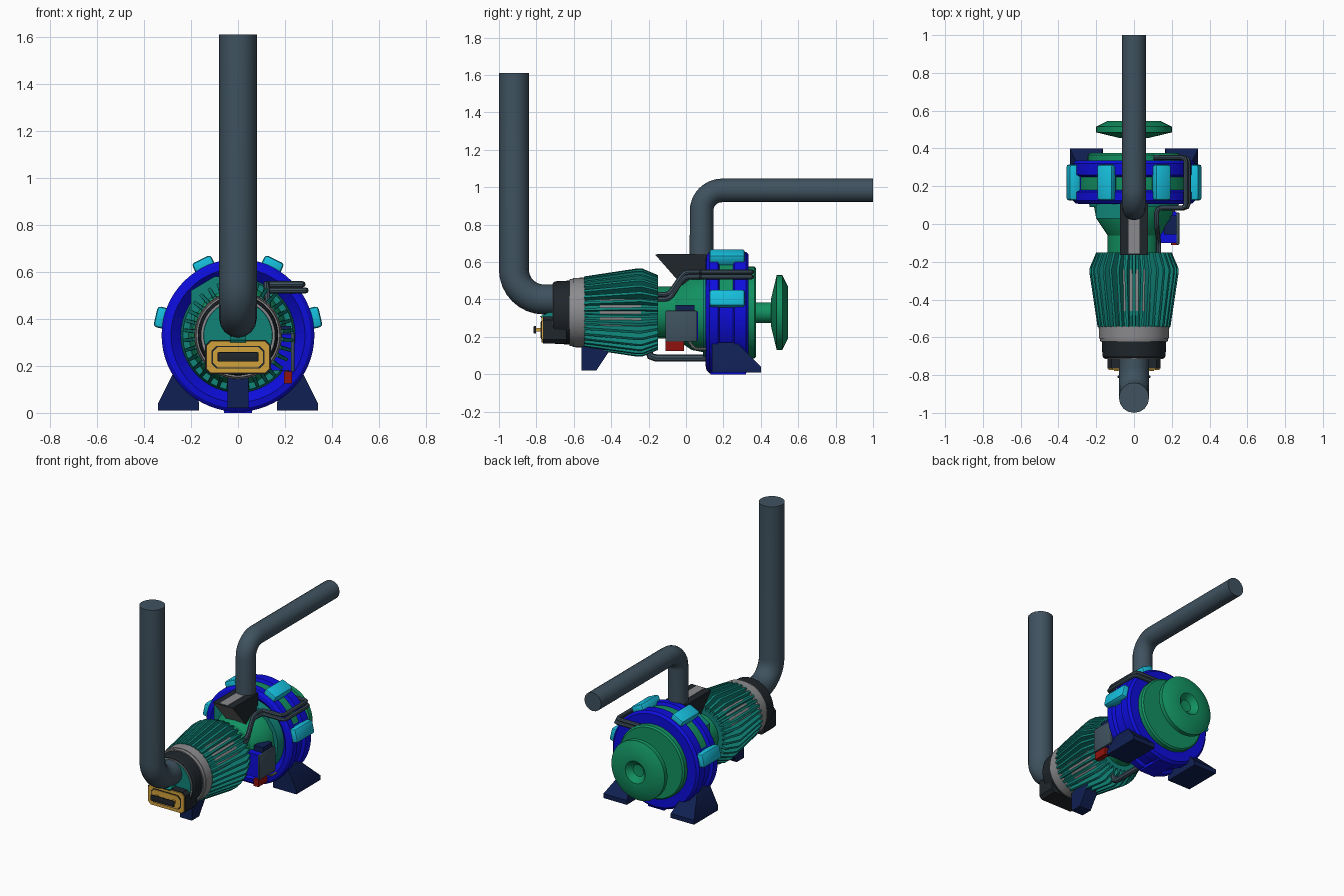
import bpy, bmesh
from math import sin, cos, pi, radians
from mathutils import Vector, Matrix

cube = bpy.data.objects.get("Cube")
if cube:
    bpy.data.objects.remove(cube)
AXIS_Z = 0.33
parts = []


def material(name, r, g, b):
    m = bpy.data.materials.new(name)
    m.use_nodes = True
    m.diffuse_color = (r, g, b, 1)
    m.node_tree.nodes["Principled BSDF"].inputs["Base Color"].default_value = (r, g, b, 1)
    return m


SLATE = material("slate", 0.05, 0.085, 0.115)
BLUE = material("bright blue", 0.004, 0.004, 0.72)
CYAN = material("cyan", 0.008, 0.52, 0.72)
GREEN = material("green", 0.006, 0.28, 0.12)
TEAL = material("teal", 0.005, 0.23, 0.19)
NAVY = material("navy", 0.005, 0.014, 0.085)
BLACK = material("charcoal", 0.014, 0.019, 0.024)
GREY = material("grey", 0.26, 0.26, 0.27)
YELLOW = material("yellow", 0.65, 0.36, 0.045)
RED = material("red", 0.28, 0.006, 0.004)


def finish(name, bm, *mats):
    bmesh.ops.recalc_face_normals(bm, faces=bm.faces)
    mesh = bpy.data.meshes.new(name)
    bm.to_mesh(mesh)
    bm.free()
    for m in mats:
        mesh.materials.append(m)
    ob = bpy.data.objects.new(name, mesh)
    bpy.context.collection.objects.link(ob)
    parts.append(ob)
    return ob


def lathe(name, profile, *mats, steps=48):
    """Spin (y, radius) points around the machine axis."""
    bm = bmesh.new()
    vs = [bm.verts.new((r, y, AXIS_Z)) for y, r in profile]
    es = [bm.edges.new(p) for p in zip(vs, vs[1:])]
    bmesh.ops.spin(bm, geom=vs + es, cent=(0, 0, AXIS_Z), axis=(0, 1, 0),
                   angle=2 * pi, steps=steps, use_duplicate=False)
    bmesh.ops.remove_doubles(bm, verts=bm.verts, dist=0.0005)
    return finish(name, bm, *mats)


def extrude(name, points, offset, *mats):
    """Solid from a flat outline pushed along an offset."""
    bm = bmesh.new()
    face = bm.faces.new([bm.verts.new(p) for p in points])
    ext = bmesh.ops.extrude_face_region(bm, geom=[face])
    bmesh.ops.translate(bm, vec=offset, verts=[v for v in ext["geom"] if isinstance(v, bmesh.types.BMVert)])
    return finish(name, bm, *mats)


def side_prism(name, outline, x0, x1, *mats):
    return extrude(name, [(x0, y, z) for y, z in outline], (x1 - x0, 0, 0), *mats)


def box(name, lo, hi, mat, bevel=0.0, turn=None):
    lo, hi = Vector(lo), Vector(hi)
    bm = bmesh.new()
    bmesh.ops.create_cube(bm, size=1)
    bmesh.ops.scale(bm, vec=hi - lo, verts=bm.verts)
    bmesh.ops.translate(bm, vec=(lo + hi) / 2, verts=bm.verts)
    if bevel:
        bmesh.ops.bevel(bm, geom=bm.edges[:], offset=bevel, segments=2, affect='EDGES', profile=0.5)
    if turn:
        bmesh.ops.transform(bm, matrix=turn, verts=bm.verts)
    return finish(name, bm, mat)


def pipe(name, corners, radius, bend, mat):
    """Round tube through corner points, each corner turned into an arc."""
    pts = [Vector(c) for c in corners]
    path = [pts[0]]
    for a, b, c in zip(pts, pts[1:], pts[2:]):
        p, q = b + (a - b).normalized() * bend, b + (c - b).normalized() * bend
        mid = (p + q) / 2
        if bend > 0.05:  # right-angle elbow
            centre = p + q - b
            path += [centre + (p - centre) * cos(t * pi / 16) + (q - centre) * sin(t * pi / 16) for t in range(9)]
        else:
            path += [p, (mid + b) / 2, q]
    path.append(pts[-1])
    cu = bpy.data.curves.new(name, 'CURVE')
    cu.dimensions = '3D'
    cu.bevel_depth, cu.bevel_resolution, cu.use_fill_caps = radius, 6 if radius > 0.03 else 2, True
    sp = cu.splines.new('POLY')
    sp.points.add(len(path) - 1)
    for point, co in zip(sp.points, path):
        point.co = (*co, 1)
    cu.materials.append(mat)
    ob = bpy.data.objects.new(name, cu)
    bpy.context.collection.objects.link(ob)
    bpy.ops.object.select_all(action='DESELECT')
    ob.select_set(True)
    bpy.context.view_layer.objects.active = ob
    bpy.ops.object.convert(target='MESH')
    parts.append(bpy.context.view_layer.objects.active)


# Large pipes and the small return line
pipe("inlet_pipe", [(0, -0.70, 0.40), (0, -0.92, 0.40), (0, -0.92, 1.61)], 0.08, 0.16, SLATE)
pipe("outlet_pipe", [(0, 0.083, 0.5), (0, 0.083, 0.983), (0, 1, 0.983)], 0.063, 0.11, SLATE)
pipe("return_line", [(0, -0.2, 0.16), (0, -0.2, 0.087), (0, 0.13, 0.087)], 0.02, 0.04, SLATE)

# Blue ring housing with a dished front and a central groove
ring = lathe("ring_housing", [(0.16, 0.17), (0.15, 0.24), (0.125, 0.265), (0.105, 0.285), (0.11, 0.31),
                              (0.125, 0.325), (0.17, 0.325), (0.18, 0.305), (0.25, 0.305), (0.26, 0.325),
                              (0.32, 0.325), (0.335, 0.31), (0.335, 0.2)], BLUE, GREEN, steps=64)
for f in ring.data.polygons:
    if 0.2 < f.center.y < 0.23 and f.center.z > 0.45:
        f.material_index = 1

# Rear cover, spindle and dished hand wheel
lathe("rear_cover", [(0.33, 0), (0.33, 0.245), (0.365, 0.245), (0.375, 0.235), (0.375, 0)], GREEN)
lathe("wheel_spindle", [(0.37, 0.055), (0.47, 0.055)], GREEN, steps=24)
lathe("hand_wheel", [(0.455, 0), (0.455, 0.075), (0.485, 0.2), (0.515, 0.2), (0.545, 0.14),
                     (0.545, 0.075), (0.51, 0.04), (0.505, 0)], GREEN)

# Clamps around the upper ring
for i, deg in enumerate((13, 64, 116, 167)):
    turn = Matrix.Translation((0, 0, AXIS_Z)) @ Matrix.Rotation(-radians(deg), 4, 'Y')
    box(f"ring_clamp_{i + 1}", (0.3, 0.125, -0.045), (0.36, 0.315, 0.045), CYAN, 0.014, turn)

# Motor: core, fins and end rings
core = lathe("motor_core", [(-0.56, 0), (-0.56, 0.165), (-0.46, 0.175), (-0.24, 0.185), (-0.15, 0.17),
                            (-0.15, 0)], TEAL, GREY)
for f in core.data.polygons:
    if -0.4 < f.center.y < -0.3:
        f.material_index = 1
FINS = 34
bm = bmesh.new()
outline = [(-0.545, 0.15), (-0.545, 0.193), (-0.26, 0.236), (-0.235, 0.236), (-0.15, 0.2), (-0.15, 0.14)]
for i in range(FINS):
    turn = Matrix.Translation((0, 0, AXIS_Z)) @ Matrix.Rotation(2 * pi * (i + 0.5) / FINS, 4, 'Y')
    sides = [[bm.verts.new(turn @ Vector((r, y, s * (0.012 if r < 0.18 else 0.007)))) for y, r in outline]
             for s in (-1, 1)]
    bm.faces.new(sides[0])
    bm.faces.new(sides[1])
    for k in range(len(outline)):
        j = (k + 1) % len(outline)
        bm.faces.new((sides[0][k], sides[0][j], sides[1][j], sides[1][k]))
finish("cooling_fins", bm, TEAL)
lathe("front_collar", [(-0.54, 0.14), (-0.54, 0.187), (-0.605, 0.185), (-0.605, 0.14)], GREY)
lathe("front_band", [(-0.60, 0.172), (-0.70, 0.167), (-0.71, 0.16), (-0.71, 0.145)], BLACK)
lathe("band_trim", [(-0.605, 0.181), (-0.622, 0.178), (-0.622, 0.165)], GREY)
lathe("front_cap", [(-0.70, 0.15), (-0.715, 0.145), (-0.715, 0)], TEAL)
lathe("cap_trim", [(-0.708, 0.156), (-0.714, 0.156), (-0.714, 0.147), (-0.708, 0.147)], GREY)
side_prism("pipe_bracket", [(-0.71, 0.34), (-0.78, 0.31), (-0.75, 0.27), (-0.71, 0.27)], -0.035, 0.035, TEAL)


# Front panel with a yellow face and a pull bar
def octagon(w, h, cut, y, z):
    return [(x, y, z + v) for x, v in ((-w, cut - h), (cut - w, -h), (w - cut, -h), (w, cut - h),
                                       (w, h - cut), (w - cut, h), (cut - w, h), (-w, h - cut))]


extrude("front_panel", octagon(0.14, 0.072, 0.02, -0.64, 0.237), (0, -0.125, 0), BLACK)
extrude("yellow_face", octagon(0.135, 0.068, 0.02, -0.764, 0.237), (0, -0.008, 0), YELLOW)
extrude("face_seam", octagon(0.112, 0.048, 0.02, -0.771, 0.237), (0, -0.003, 0), BLACK)
extrude("face_inset", octagon(0.107, 0.043, 0.02, -0.773, 0.237), (0, -0.004, 0), YELLOW)
box("pull_bar", (-0.087, -0.815, 0.218), (0.087, -0.802, 0.258), BLACK, 0.004)
for side, x in (("left", 0.065), ("right", -0.065)):
    box(f"{side}_bar_post", (x - 0.01, -0.805, 0.228), (x + 0.01, -0.77, 0.248), YELLOW)

# Gear case between motor and ring
lathe("gear_case", [(-0.16, 0.14), (-0.06, 0.14), (0.03, 0.2), (0.11, 0.215), (0.17, 0.215)], GREEN, steps=16)
lathe("case_flange", [(0.09, 0.13), (0.09, 0.235), (0.155, 0.245)], TEAL)
extrude("case_shoulder", [(-0.2, 0.03, 0.35), (-0.2, 0.03, 0.52), (-0.1, 0.03, 0.58), (-0.07, 0.03, 0.58),
                          (-0.07, 0.03, 0.35)], (0, 0.1, 0), TEAL)

# Hopper below the outlet pipe
hopper = side_prism("hopper", [(-0.165, 0.64), (0.11, 0.64), (0.11, 0.45), (0, 0.45), (-0.06, 0.52)],
                    -0.075, 0.075, BLACK, GREY)
for f in hopper.data.polygons:
    if f.normal.y < -0.5 and f.normal.z < -0.3:
        f.material_index = 1
box("hopper_slot", (-0.03, -0.155, 0.632), (0.03, 0.03, 0.643), GREY)

# Feet
for side, s in (("left", 1), ("right", -1)):
    bm = bmesh.new()
    low = [bm.verts.new((s * x, y, 0.01)) for x, y in ((0.165, 0.14), (0.34, 0.14), (0.34, 0.4), (0.165, 0.4))]
    mid = [bm.verts.new(v.co + Vector((0, 0, 0.03))) for v in low]
    top = [bm.verts.new((s * x, y, 0.17)) for x, y in ((0.2, 0.14), (0.275, 0.14), (0.275, 0.27), (0.2, 0.27))]
    bm.faces.new(low)
    bm.faces.new(top)
    for a, b in ((low, mid), (mid, top)):
        for k in range(4):
            bm.faces.new((a[k], a[k - 1], b[k - 1], b[k]))
    finish(f"{side}_rear_foot", bm, NAVY)
side_prism("front_foot", [(-0.56, 0.02), (-0.48, 0.02), (-0.4, 0.14), (-0.4, 0.17), (-0.56, 0.17)],
           -0.045, 0.045, NAVY)
box("ring_base", (-0.06, 0.13, 0), (0.06, 0.32, 0.02), BLUE)

# Control box on the left side with its cover and red switch
box("control_box", (0.13, -0.1, 0.18), (0.225, 0.065, 0.335), BLUE)
box("control_cover", (0.225, -0.11, 0.175), (0.24, 0.06, 0.34), SLATE, 0.004)
box("control_cap", (0.16, -0.055, 0.335), (0.225, 0.045, 0.37), NAVY)
box("red_switch", (0.195, -0.11, 0.125), (0.23, -0.01, 0.175), RED)
pipe("switch_wire", [(0.21, 0.0, 0.20), (0.21, 0.045, 0.135), (0.21, 0.12, 0.135)], 0.008, 0.02, GREY)

# Twin hoses wrapping over the ring
for i, d in enumerate((0, 0.026)):
    z = 0.547 - d
    pipe(f"hose_{i + 1}", [(0.13, -0.15, z - 0.12), (0.13, -0.09, z - 0.12), (0.12, -0.01, z), (0.12, 0.085, z),
                           (0.275 + d / 2, 0.085, z), (0.275 + d / 2, 0.352, z), (0.1, 0.352, z)],
         0.013, 0.025, SLATE)

# Smooth round parts, keep hard edges
bpy.ops.object.select_all(action='DESELECT')
for ob in parts:
    ob.select_set(True)
bpy.context.view_layer.objects.active = parts[0]
bpy.ops.object.shade_smooth_by_angle(angle=radians(32))
